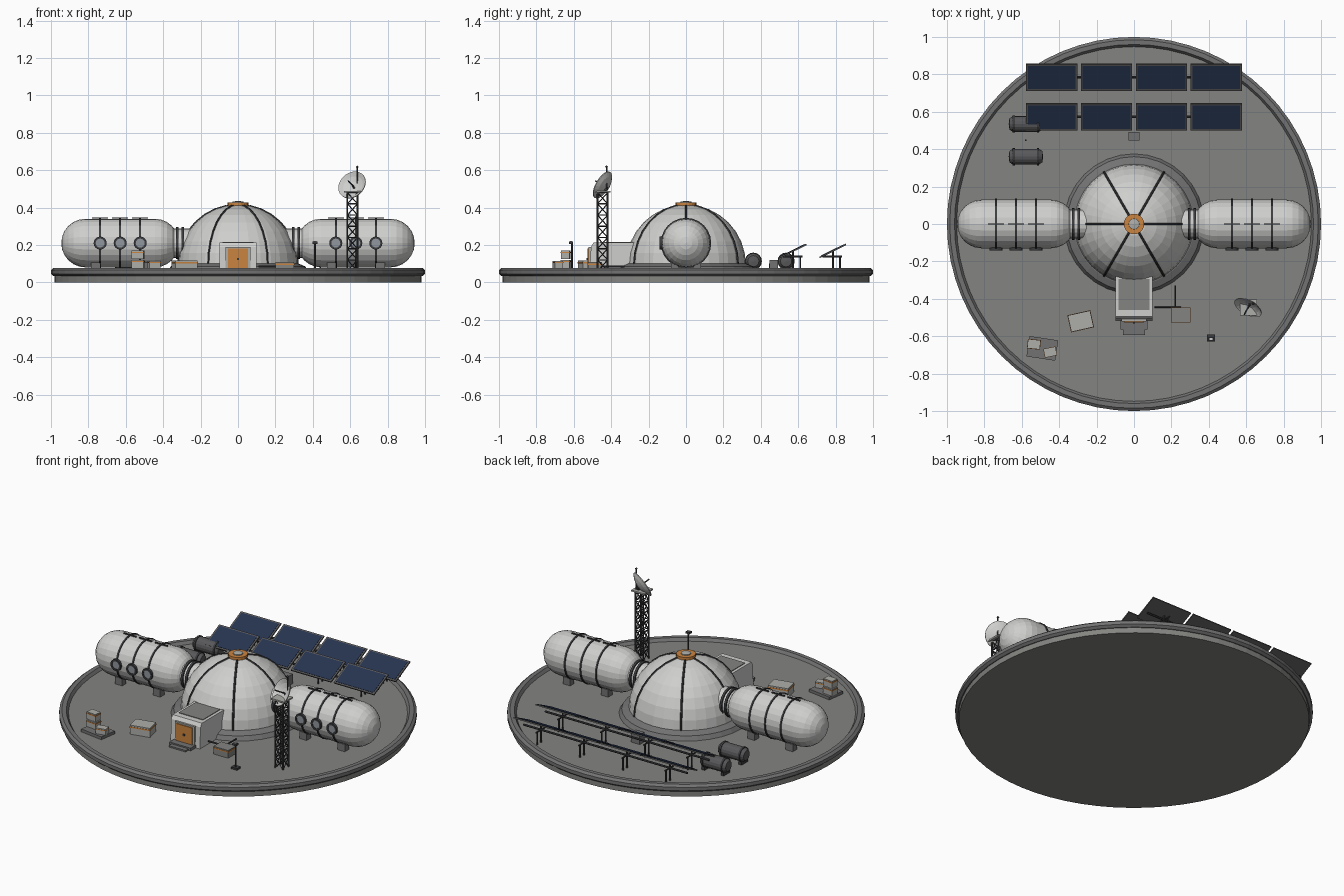
import bpy, bmesh, math
from mathutils import Vector, Matrix, Euler

if "Cube" in bpy.data.objects:
    bpy.data.objects.remove(bpy.data.objects["Cube"])


def material(name, r, g, b):
    m = bpy.data.materials.new(name)
    m.use_nodes = True
    m.diffuse_color = (r, g, b, 1)
    m.node_tree.nodes["Principled BSDF"].inputs["Base Color"].default_value = (r, g, b, 1)
    return m


WHITE = material("hull white", 0.62, 0.62, 0.61)
DECK = material("deck grey", 0.23, 0.23, 0.22)
MID = material("foundation grey", 0.17, 0.17, 0.17)
STEEL = material("dark steel", 0.045, 0.046, 0.05)
TANK = material("tank grey", 0.1, 0.1, 0.105)
ORANGE = material("safety orange", 0.6, 0.23, 0.05)
BLUE = material("solar blue", 0.019, 0.034, 0.08)
GLASS = material("window glass", 0.28, 0.31, 0.34)
PALE = material("crate grey", 0.42, 0.42, 0.4)

FLOOR = 0.06
UP, ALONG_X = Vector((0, 0, 1)), Vector((1, 0, 0))


def finish(name, bm, mat):
    bmesh.ops.recalc_face_normals(bm, faces=bm.faces)
    me = bpy.data.meshes.new(name)
    bm.to_mesh(me)
    bm.free()
    me.materials.append(mat)
    ob = bpy.data.objects.new(name, me)
    bpy.context.collection.objects.link(ob)
    return ob


def box(name, centre, size, mat, rot=(0, 0, 0)):
    bm = bmesh.new()
    m = Matrix.Translation(centre) @ Euler(rot).to_matrix().to_4x4() @ Matrix.Diagonal((*size, 1))
    bmesh.ops.create_cube(bm, size=1, matrix=m)
    return finish(name, bm, mat)


def lathe(name, profile, mat, segs=24, origin=(0, 0, 0), axis=UP):
    """Spin (radius, height) points about an axis through origin."""
    bm = bmesh.new()
    vs = [bm.verts.new((r, 0, h)) for r, h in profile]
    es = [bm.edges.new(p) for p in zip(vs, vs[1:])]
    bmesh.ops.spin(bm, geom=vs + es, cent=(0, 0, 0), axis=UP, angle=2 * math.pi, steps=segs)
    bmesh.ops.remove_doubles(bm, verts=bm.verts, dist=0.0002)
    m = Matrix.Translation(origin) @ UP.rotation_difference(Vector(axis)).to_matrix().to_4x4()
    bmesh.ops.transform(bm, matrix=m, verts=bm.verts)
    return finish(name, bm, mat)


def rods(name, pairs, radius, mat, sides=6):
    """Straight bars between pairs of points, joined in one mesh."""
    bm = bmesh.new()
    for a, b in pairs:
        a, b = Vector(a), Vector(b)
        d = b - a
        m = Matrix.Translation((a + b) / 2) @ UP.rotation_difference(d).to_matrix().to_4x4()
        bmesh.ops.create_cone(bm, cap_ends=True, segments=sides, radius1=radius,
                              radius2=radius, depth=d.length, matrix=m)
    return finish(name, bm, mat)


def ring(inner, outer, low, high):
    return [(inner, low), (outer, low), (outer, high), (inner, high), (inner, low)]


# Round base with raised rim
lathe("base_disc", [(0, 0), (0.98, 0), (0.98, 0.035), (0.97, 0.035), (0.97, FLOOR), (0, FLOOR)], DECK, 64)
lathe("base_rim", [(0.97, 0.033), (0.985, 0.033), (1, 0.045), (1, 0.066), (0.985, 0.078),
                   (0.96, 0.078), (0.948, FLOOR), (0.948, 0.04), (0.97, 0.033)], MID, 64)

# Dome, foundation, ribs and top hatch
R, DOME_Z = 0.32, 0.095
lathe("dome_foundation", [(0, FLOOR), (0.375, FLOOR), (0.36, 0.085), (0.325, 0.1), (0, 0.1)], MID, 32)
steps = [math.pi / 2 * i / 8 for i in range(9)]
lathe("dome", [(R * math.cos(a), DOME_Z + R * math.sin(a)) for a in steps], WHITE, 32)
ribs = []
for k in range(6):
    c, s = math.cos(k * math.pi / 3), math.sin(k * math.pi / 3)
    arc = [(R * math.cos(a) * c, R * math.cos(a) * s, DOME_Z + R * math.sin(a)) for a in steps]
    ribs += list(zip(arc[:-1], arc[1:]))
rods("dome_ribs", ribs, 0.006, STEEL)
lathe("hatch_ring", ring(0.027, 0.055, 0.405, 0.427), ORANGE, 20)
lathe("hatch_cap", [(0, 0.41), (0.03, 0.41), (0.028, 0.432), (0, 0.436)], PALE, 16)

# Two habitat capsules
CR, CZ = 0.13, 0.21
for side, word in ((1, "left"), (-1, "right")):
    ax = ALONG_X * side
    org = (0, 0, CZ)
    quarter = [math.pi / 2 * i / 6 for i in range(7)]
    inner = [(CR * math.sin(a), 0.445 - CR * math.cos(a)) for a in quarter]
    outer = [(CR * math.cos(a), 0.815 + CR * math.sin(a)) for a in quarter]
    lathe(word + "_capsule", inner + outer, WHITE, 24, org, ax)
    lathe(word + "_tunnel", [(0, 0.22), (0.078, 0.22), (0.078, 0.355), (0, 0.355)], WHITE, 20, org, ax)
    for x in (0.296, 0.325):
        lathe(word + "_tunnel_collar", ring(0.07, 0.086, x - 0.007, x + 0.007), STEEL, 20, org, ax)
    for x in (0.523, 0.63, 0.737):
        lathe(word + "_capsule_band", ring(0.125, 0.135, x - 0.005, x + 0.005), STEEL, 24, org, ax)
        # Porthole on the front face, handrail on the crown
        port = (side * x, -CR, CZ)
        lathe(word + "_porthole_ring", ring(0.024, 0.035, -0.012, 0.012), STEEL, 16, port, (0, -1, 0))
        lathe(word + "_porthole_glass", [(0, 0.008), (0.026, 0.008), (0.026, -0.01), (0, -0.01)],
              GLASS, 16, port, (0, -1, 0))
        box(word + "_handrail", (side * x, 0, 0.344), (0.085, 0.008, 0.007), STEEL)
    for x in (0.5, 0.76):
        for y in (-0.06, 0.06):
            box(word + "_saddle", (side * x, y, 0.08), (0.05, 0.04, 0.05), MID)

# Entrance lock: extruded side profile
bm = bmesh.new()
profile = [(-0.515, FLOOR), (-0.508, 0.19), (-0.495, 0.212), (-0.25, 0.212), (-0.25, FLOOR)]
face = bm.faces.new([bm.verts.new((-0.1, y, z)) for y, z in profile])
new = bmesh.ops.extrude_face_region(bm, geom=[face])["geom"]
bmesh.ops.translate(bm, vec=(0.2, 0, 0), verts=[v for v in new if isinstance(v, bmesh.types.BMVert)])
finish("entrance_lock", bm, WHITE)
box("entrance_roof_panel", (0, -0.377, 0.213), (0.165, 0.165, 0.006), DECK)
box("door_frame", (0, -0.513, 0.125), (0.135, 0.014, 0.13), PALE)
box("door", (0, -0.519, 0.125), (0.108, 0.014, 0.112), ORANGE)
box("door_handle", (0, -0.528, 0.125), (0.012, 0.008, 0.012), STEEL)
box("upper_step", (0, -0.54, 0.068), (0.145, 0.05, 0.018), MID)
box("lower_step", (0, -0.578, 0.064), (0.115, 0.03, 0.01), MID)

# Lattice tower
TX, TY, TW, LEVELS = 0.612, -0.446, 0.027, 7
TOP = 0.48
corners = [(TX + TW * a, TY + TW * b) for a, b in ((-1, -1), (1, -1), (1, 1), (-1, 1))]
rods("tower_legs", [((x, y, FLOOR), (x, y, TOP)) for x, y in corners], 0.005, STEEL)
braces = []
h = (TOP - FLOOR) / LEVELS
for i in range(LEVELS):
    lo, hi = FLOOR + i * h, FLOOR + (i + 1) * h
    for p, q in zip(corners, corners[1:] + corners[:1]):
        braces += [((*p, lo), (*q, hi)), ((*q, lo), (*p, hi)), ((*p, hi), (*q, hi))]
rods("tower_braces", braces, 0.003, STEEL, 4)
box("tower_platform", (TX, TY, 0.484), (0.09, 0.085, 0.009), PALE)

# Dish and mast
aim = Vector((-0.42, -0.78, 0.46)).normalized()
dish = Vector((0.615, -0.437, 0.515))
bowl = [(0, -0.018), (0.03, -0.014), (0.058, -0.004), (0.08, 0.01)]
lathe("dish", bowl + [(r, z + 0.005) for r, z in reversed(bowl)], WHITE, 24, dish, aim)
rods("dish_feed", [(dish - aim * 0.015, dish + aim * 0.06)], 0.004, STEEL)
rods("dish_mount", [(dish - aim * 0.015, (TX + 0.015, TY + 0.015, 0.485))], 0.009, STEEL)
rods("mast", [((0.637, -0.425, 0.48), (0.637, -0.425, 0.615))], 0.004, STEEL)
lathe("mast_tip", [(0, -0.008), (0.008, 0), (0, 0.008)], STEEL, 8, (0.637, -0.425, 0.617))

# Solar arrays: two rows of four tilted panels
TILT = math.atan2(0.07, 0.142)
for row_y in (0.573, 0.785):
    rods("array_rail", [((-0.56, row_y, 0.138), (0.56, row_y, 0.138))], 0.006, STEEL)
    for x in (-0.44, -0.147, 0.147, 0.44):
        tilt = Matrix.Rotation(TILT, 3, "X")
        mid = Vector((x, row_y, 0.168))
        box("panel_frame", mid, (0.275, 0.158, 0.008), TANK, (TILT, 0, 0))
        box("panel_cells", mid + tilt @ Vector((0, 0, 0.004)), (0.255, 0.138, 0.004), BLUE, (TILT, 0, 0))
        rods("panel_support", [((x, row_y, FLOOR), (x, row_y, 0.165)),
                               ((x, row_y - 0.055, 0.138), (x, row_y + 0.05, 0.138)),
                               ((x, row_y + 0.038, FLOOR), (x, row_y + 0.038, 0.138))], 0.005, STEEL)
box("array_controller", (0, 0.47, 0.09), (0.058, 0.045, 0.06), MID)

# Storage tanks
for y in (0.36, 0.535):
    org = (-0.578, y, 0.113)
    lathe("tank", [(0, -0.092), (0.03, -0.088), (0.042, -0.07), (0.042, 0.07), (0.03, 0.088), (0, 0.092)],
          TANK, 16, org, ALONG_X)
    for t in (-0.065, 0.065):
        lathe("tank_band", ring(0.038, 0.046, t - 0.006, t + 0.006), STEEL, 16, org, ALONG_X)
        box("tank_foot", (-0.578 + t, y, 0.072), (0.02, 0.06, 0.028), STEEL)
rods("tank_valve", [((-0.578, 0.448, FLOOR), (-0.578, 0.448, 0.1))], 0.005, STEEL)


# Cargo
def crate(name, x, y, z, size, turn, mat):
    w, d, t = size
    box(name, (x, y, z + t / 2), size, mat, (0, 0, turn))
    box(name + "_stripe", (x, y, z + t * 0.78), (w + 0.004, d + 0.004, t * 0.14), ORANGE, (0, 0, turn))


crate("long_crate", -0.285, -0.52, FLOOR, (0.122, 0.09, 0.056), 0.22, PALE)
box("pallet", (-0.49, -0.665, 0.069), (0.155, 0.11, 0.018), MID, (0, 0, -0.15))
crate("lower_crate", -0.535, -0.643, 0.078, (0.066, 0.048, 0.042), -0.1, PALE)
crate("upper_crate", -0.535, -0.643, 0.124, (0.064, 0.046, 0.045), -0.1, PALE)
crate("side_crate", -0.448, -0.685, 0.078, (0.062, 0.044, 0.036), 0.2, PALE)
crate("equipment_box", 0.25, -0.487, FLOOR, (0.1, 0.075, 0.048), 0, DECK)
rods("equipment_pipes", [((0.22, -0.45, 0.085), (0.22, -0.33, 0.085)),
                         ((0.11, -0.445, 0.085), (0.25, -0.445, 0.085))], 0.005, STEEL)

# Lamp post
box("lamp_base", (0.412, -0.61, 0.065), (0.042, 0.036, 0.012), STEEL)
rods("lamp_post", [((0.412, -0.61, FLOOR), (0.412, -0.61, 0.21))], 0.005, STEEL)
box("lamp_head", (0.412, -0.615, 0.212), (0.026, 0.022, 0.012), STEEL)
box("lamp_lens", (0.412, -0.615, 0.219), (0.014, 0.012, 0.004), WHITE)
